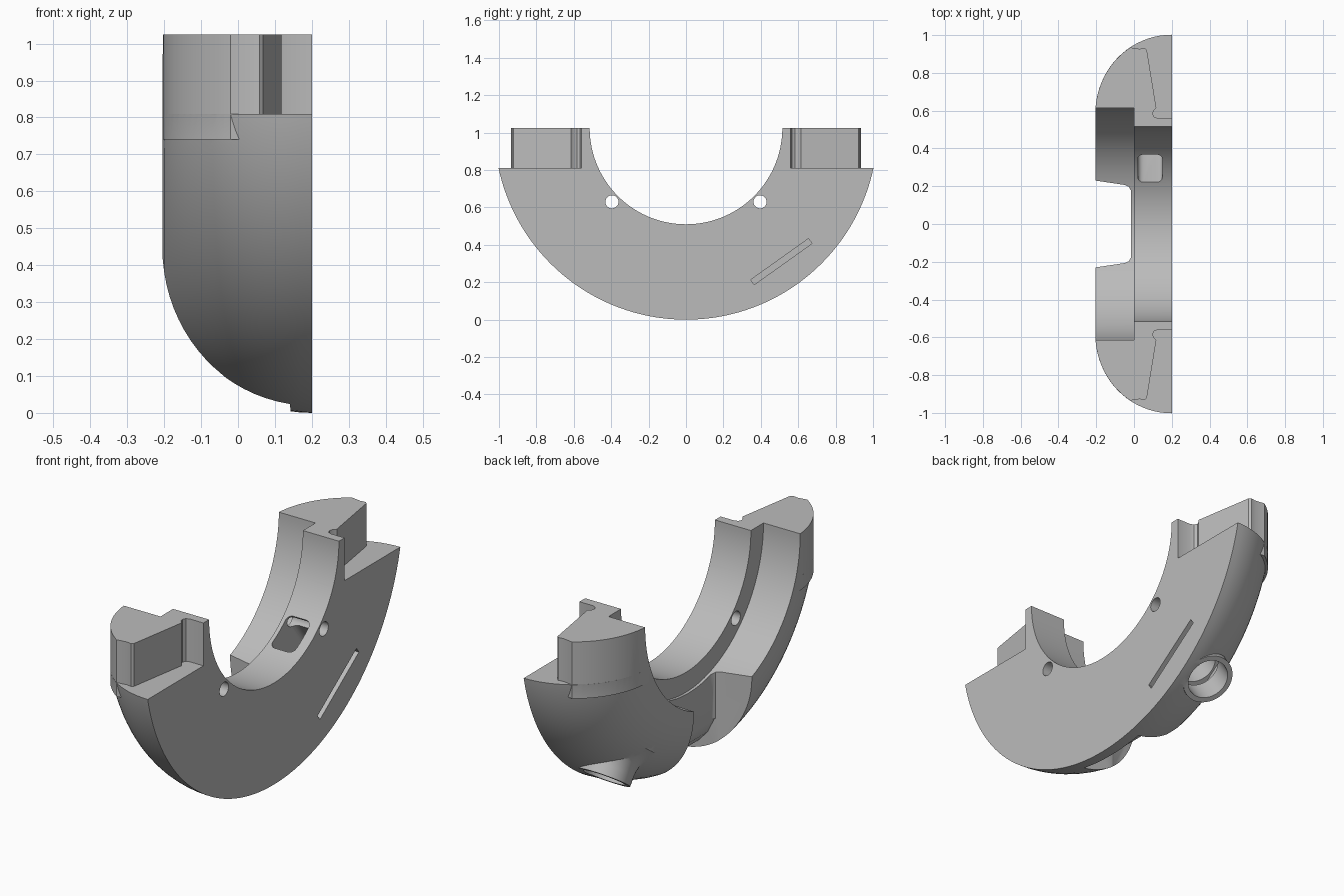
import bpy, bmesh, math
from mathutils import Matrix, Vector

if "Cube" in bpy.data.objects:
    bpy.data.objects.remove(bpy.data.objects["Cube"])

CZ = 1.025                      # height of the ring axis
R_IN, R_STEP, R_OUT = 0.515, 0.615, 1.025
FLAT, BACK = 0.20, -0.205       # flat side and rounded side in x
CUT = 0.81                      # height of the shoulder
TILT = math.radians(35.5)       # direction of the port from straight down

grey = bpy.data.materials.new("grey")
grey.diffuse_color = (0.5, 0.5, 0.5, 1)
grey.use_nodes = True
grey.node_tree.nodes["Principled BSDF"].inputs["Base Color"].default_value = grey.diffuse_color


def finish(bm, name):
    bmesh.ops.recalc_face_normals(bm, faces=bm.faces)
    me = bpy.data.meshes.new(name)
    bm.to_mesh(me)
    bm.free()
    ob = bpy.data.objects.new(name, me)
    bpy.context.collection.objects.link(ob)
    return ob


def prism(name, pts, vec):
    """Extrude a closed outline of 3D points along vec."""
    bm = bmesh.new()
    f = bm.faces.new([bm.verts.new(p) for p in pts])
    ext = bmesh.ops.extrude_face_region(bm, geom=[f])["geom"]
    bmesh.ops.translate(bm, vec=vec, verts=[v for v in ext if isinstance(v, bmesh.types.BMVert)])
    return finish(bm, name)


def box(name, lo, hi):
    return prism(name, [(lo[0], lo[1], lo[2]), (hi[0], lo[1], lo[2]), (hi[0], hi[1], lo[2]),
                        (lo[0], hi[1], lo[2])], (0, 0, hi[2] - lo[2]))


def lathe(name, rings, n, mat):
    """Stack of circles (radius, height) about local z, placed by mat."""
    bm = bmesh.new()
    loops = [[bm.verts.new(mat @ Vector((r * math.cos(2 * math.pi * i / n),
                                         r * math.sin(2 * math.pi * i / n), h)))
              for i in range(n)] for r, h in rings]
    for a, b in zip(loops, loops[1:]):
        for i in range(n):
            bm.faces.new((a[i], a[(i + 1) % n], b[(i + 1) % n], b[i]))
    bm.faces.new(loops[0])
    bm.faces.new(loops[-1])
    return finish(bm, name)


def combine(target, other, op):
    m = target.modifiers.new(op, 'BOOLEAN')
    m.operation, m.solver, m.object = op, 'EXACT', other
    bpy.context.view_layer.objects.active = target
    bpy.ops.object.modifier_apply(modifier=m.name)
    bpy.data.objects.remove(other)


def outer(x):
    """Outer radius of the rounded rim at x."""
    return 0.62 + math.sqrt(max(0.405 ** 2 - (FLAT - x) ** 2, 0))


along_x = Matrix.Translation((0, 0, CZ)) @ Matrix.Rotation(math.pi / 2, 4, 'Y')
port = Matrix.Translation((0, 0, CZ)) @ Matrix.Rotation(math.pi - TILT, 4, 'X')
if (port.to_3x3() @ Vector((0, 0, 1))).y < 0:
    port = Matrix.Translation((0, 0, CZ)) @ Matrix.Rotation(math.pi + TILT, 4, 'X')

# Rounded body, cut at the shoulder
N = 20
rim = [(0.62 + 0.405 * math.sin(a), FLAT - 0.405 * math.cos(a))
       for a in (math.pi / 2 * i / N for i in range(N + 1))]
body = lathe("half_ring_body", rim, 160, along_x)
combine(body, box("top_cut", (-1, -2, CUT), (1, 2, 3)), 'DIFFERENCE')

# Raised end blocks with a slanted side and a small groove
for s in (-1, 1):
    plan = [(FLAT, 0.40), (FLAT, 0.56), (0.125, 0.56), (0.107, 0.567), (0.099, 0.583),
            (0.104, 0.60), (0.118, 0.615), (0.068, 0.922), (0.058, 0.931), (0.03, 0.927)]
    for i in range(17):
        x = -0.02 + (BACK + 0.02) * math.sin(math.pi / 2 * i / 16)
        plan.append((x, math.sqrt(outer(x) ** 2 - 0.215 ** 2) - 0.001))
    plan.append((BACK, 0.40))
    combine(body, prism("block", [(x, s * y, 0.74) for x, y in plan],
                        (0, 0, CZ - 0.74)), 'UNION')

# Flared port on the rim
flare = [(0.19, 0.74), (0.185, 0.84)]
flare += [(0.125 + 0.06 * (1 - t) ** 2, 0.84 + 0.13 * t) for t in (0.2, 0.4, 0.6, 0.8, 1)]
flare.append((0.125, 1.018))
combine(body, lathe("flared_port", flare, 48, Matrix.Translation((0.04, 0, 0)) @ port), 'UNION')
combine(body, box("flat_cut", (FLAT, -2, -1), (1, 2, 2)), 'DIFFERENCE')

# Stepped inner bore
combine(body, lathe("bore", [(R_IN, -1), (R_IN, 1)], 160, along_x), 'DIFFERENCE')
combine(body, lathe("wide_bore", [(R_STEP, -1), (R_STEP, 0)], 160, along_x), 'DIFFERENCE')

# Tapered gap on the rounded side, sloping out to the rim
half = [(-0.4, 0.262), (BACK, 0.23), (-0.05, 0.207), (-0.027, 0.197), (-0.015, 0.175)]
gap = half + [(x, -y) for x, y in reversed(half)]
combine(body, prism("gap", [(x, y, -0.2) for x, y in gap], (0, 0, 0.9)), 'DIFFERENCE')
slope = [(-0.3, 0.21), (-0.02, 0.21), (0.02, 0.13), (0.07, 0.075), (0.14, 0.03),
         (0.148, -0.05), (-0.3, -0.05)]
combine(body, prism("gap_slope", [(x, -0.2, z) for x, z in slope], (0, 0.4, 0)), 'DIFFERENCE')

# Port bore and its rounded rectangular mouth into the ring
combine(body, lathe("port_bore", [(0.10, 0.76), (0.10, 1.3)], 48,
                    Matrix.Translation((0.04, 0, 0)) @ port), 'DIFFERENCE')
mouth = []
for k, (sx, sy) in enumerate(((1, 1), (-1, 1), (-1, -1), (1, -1))):
    for j in range(5):
        a = math.pi / 2 * (k + j / 4)
        mouth.append((0.085 + sx * 0.035 + 0.03 * math.cos(a),
                      sy * 0.06 + 0.03 * math.sin(a)))
axis = port.to_3x3() @ Vector((0, 0, 1))
combine(body, prism("port_mouth", [port @ Vector((x, y, 0.42)) for x, y in mouth],
                    axis * 0.36), 'DIFFERENCE')

# Thin slot across the port, in from the flat side
slot = [port @ Vector((-0.07, u, h)) for u, h in
        ((-0.19, 0.862), (0.19, 0.862), (0.19, 0.894), (-0.19, 0.894))]
combine(body, prism("slot", slot, (0.5, 0, 0)), 'DIFFERENCE')

# Pin holes
for s in (-1, 1):
    hole = Matrix.Translation((0, s * 0.396, 0.63)) @ Matrix.Rotation(math.pi / 2, 4, 'Y')
    combine(body, lathe("pin_hole", [(0.035, -0.1), (0.035, 0.4)], 32, hole), 'DIFFERENCE')

body.data.materials.clear()
body.data.materials.append(grey)
for p in body.data.polygons:
    p.material_index = 0
bpy.ops.object.select_all(action='DESELECT')
body.select_set(True)
bpy.context.view_layer.objects.active = body
bpy.ops.object.shade_smooth_by_angle(angle=math.radians(30))
